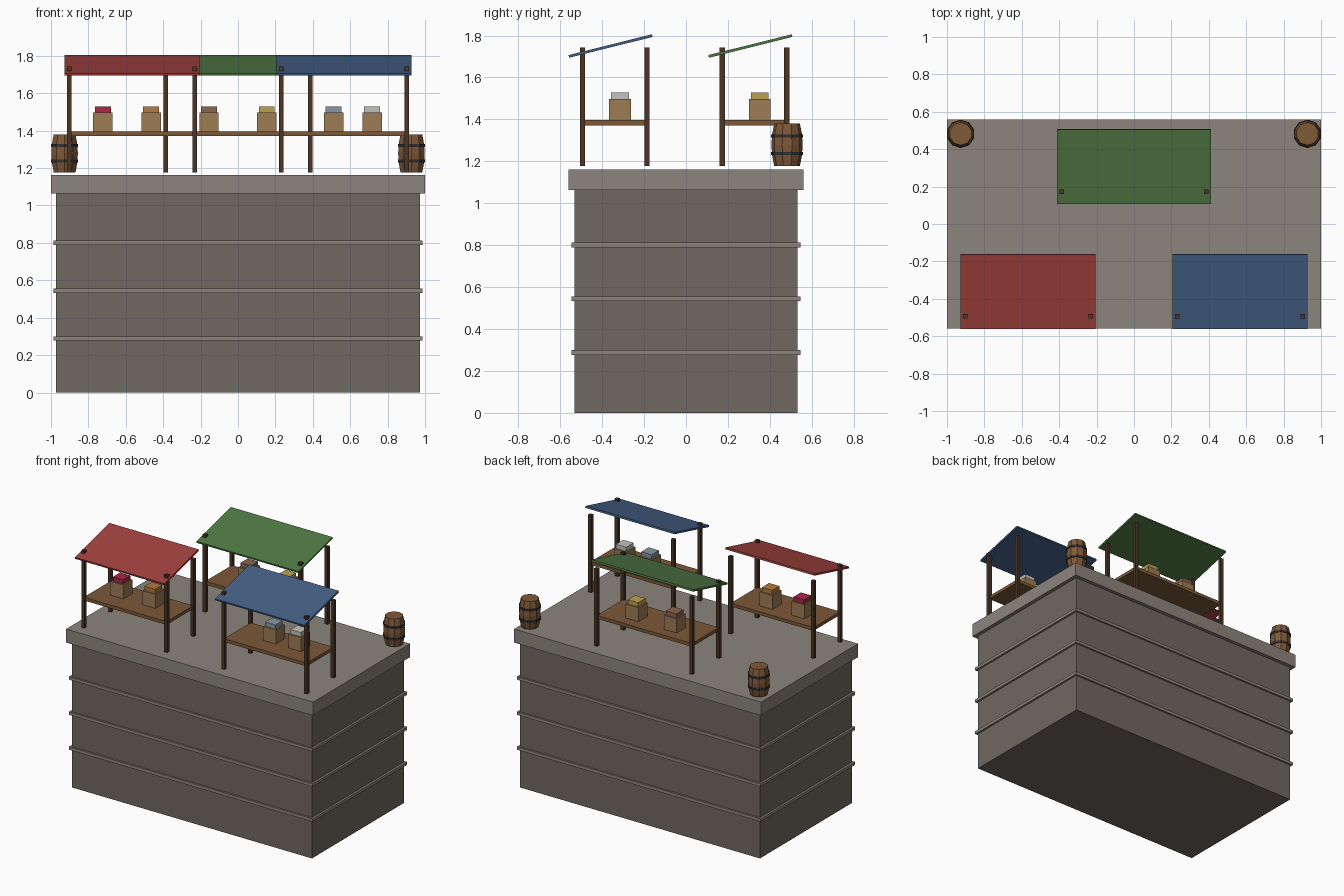
import bpy, bmesh, math

if "Cube" in bpy.data.objects:
    bpy.data.objects.remove(bpy.data.objects["Cube"])

MATS = {}
COLOURS = {
    "stone": (0.16, 0.14, 0.12), "stone_trim": (0.26, 0.235, 0.2),
    "post_wood": (0.07, 0.035, 0.018), "table_wood": (0.2, 0.1, 0.04),
    "crate_wood": (0.34, 0.205, 0.09), "barrel_wood": (0.21, 0.1, 0.04),
    "iron": (0.03, 0.03, 0.033),
    "red_cloth": (0.35, 0.053, 0.048), "green_cloth": (0.08, 0.19, 0.06),
    "blue_cloth": (0.058, 0.115, 0.24),
    "berries": (0.4, 0.02, 0.06), "oranges": (0.45, 0.2, 0.05),
    "nuts": (0.26, 0.13, 0.07), "grain": (0.5, 0.36, 0.08),
    "fish": (0.25, 0.31, 0.36), "salt": (0.55, 0.54, 0.5),
}


def finish(name, bm, colour):
    bmesh.ops.recalc_face_normals(bm, faces=bm.faces)
    me = bpy.data.meshes.new(name)
    bm.to_mesh(me)
    bm.free()
    ob = bpy.data.objects.new(name, me)
    bpy.context.collection.objects.link(ob)
    if colour not in MATS:
        MATS[colour] = bpy.data.materials.new(colour)
        MATS[colour].diffuse_color = (*COLOURS[colour], 1)
    me.materials.append(MATS[colour])
    return ob


def box(name, centre, size, colour, tilt=0.0):
    bm = bmesh.new()
    bmesh.ops.create_cube(bm, size=1)
    bmesh.ops.scale(bm, vec=size, verts=bm.verts)
    ob = finish(name, bm, colour)
    ob.location = centre
    ob.rotation_euler.x = tilt
    return ob


def lathe(name, centre, profile, colour, sides=10):
    """Solid of stacked rings, profile = (radius, z), a vertex on +y."""
    bm = bmesh.new()
    rings = []
    for r, z in profile:
        rings.append([bm.verts.new((r * math.sin(2 * math.pi * i / sides),
                                    r * math.cos(2 * math.pi * i / sides), z))
                      for i in range(sides)])
    for a, b in zip(rings, rings[1:]):
        for i in range(sides):
            j = (i + 1) % sides
            bm.faces.new((a[i], a[j], b[j], b[i]))
    bm.faces.new(rings[0])
    bm.faces.new(rings[-1])
    ob = finish(name, bm, colour)
    ob.location = centre
    return ob


def slab(name, x, y, z0, z1, colour):
    return box(name, (0, 0, (z0 + z1) / 2), (2 * x, 2 * y, z1 - z0), colour)


# Stone platform with trim courses and a cap
slab("platform_body", 0.972, 0.533, 0, 1.063, "stone")
slab("platform_cap", 1.0, 0.56, 1.063, 1.162, "stone_trim")
for i, z in enumerate((0.288, 0.544, 0.801)):
    slab(f"stone_course_{i}", 0.987, 0.546, z - 0.011, z + 0.011, "stone_trim")

FLOOR, POST_TOP = 1.177, 1.742


def stall(label, cx, cy, half, cloth, goods):
    # Corner posts, the front pair poking through the awning
    for sx in (-1, 1):
        for sy in (-1, 1):
            box(f"{label}_post", (cx + sx * half, cy + sy * 0.154, (FLOOR + POST_TOP) / 2),
                (0.025, 0.025, POST_TOP - FLOOR), "post_wood")
    # Counter and sloping awning
    box(f"{label}_counter", (cx, cy, 1.384), (2 * half, 0.308, 0.024), "table_wood")
    box(f"{label}_awning", (cx, cy - 0.02, 1.75), (2 * half + 0.053, 0.41, 0.013),
        cloth, math.radians(14))
    # Crates filled with goods
    for x, good in goods:
        box(f"{label}_crate", (x, cy + 0.025, 1.447), (0.104, 0.104, 0.102), "crate_wood")
        box(f"{label}_{good}", (x, cy + 0.025, 1.513), (0.084, 0.084, 0.032), good)


stall("red_stall", -0.567, -0.34, 0.335, "red_cloth", ((-0.722, "berries"), (-0.465, "oranges")))
stall("green_stall", 0, 0.327, 0.386, "green_cloth", ((-0.155, "nuts"), (0.153, "grain")))
stall("blue_stall", 0.567, -0.34, 0.335, "blue_cloth", ((0.511, "fish"), (0.717, "salt")))

# Barrels at the back corners
for sx in (-1, 1):
    at = (sx * 0.927, 0.482, FLOOR)
    lathe("barrel", at, ((0.061, 0), (0.071, 0.05), (0.0745, 0.102),
                         (0.071, 0.153), (0.061, 0.203)), "barrel_wood")
    for z in (0.06, 0.144):
        lathe("barrel_hoop", at, ((0.0762, z - 0.008), (0.0762, z + 0.008)), "iron")

for m in bpy.data.materials:
    if m.users and not m.is_grease_pencil:
        m.use_nodes = True
        m.node_tree.nodes["Principled BSDF"].inputs["Base Color"].default_value = m.diffuse_color
